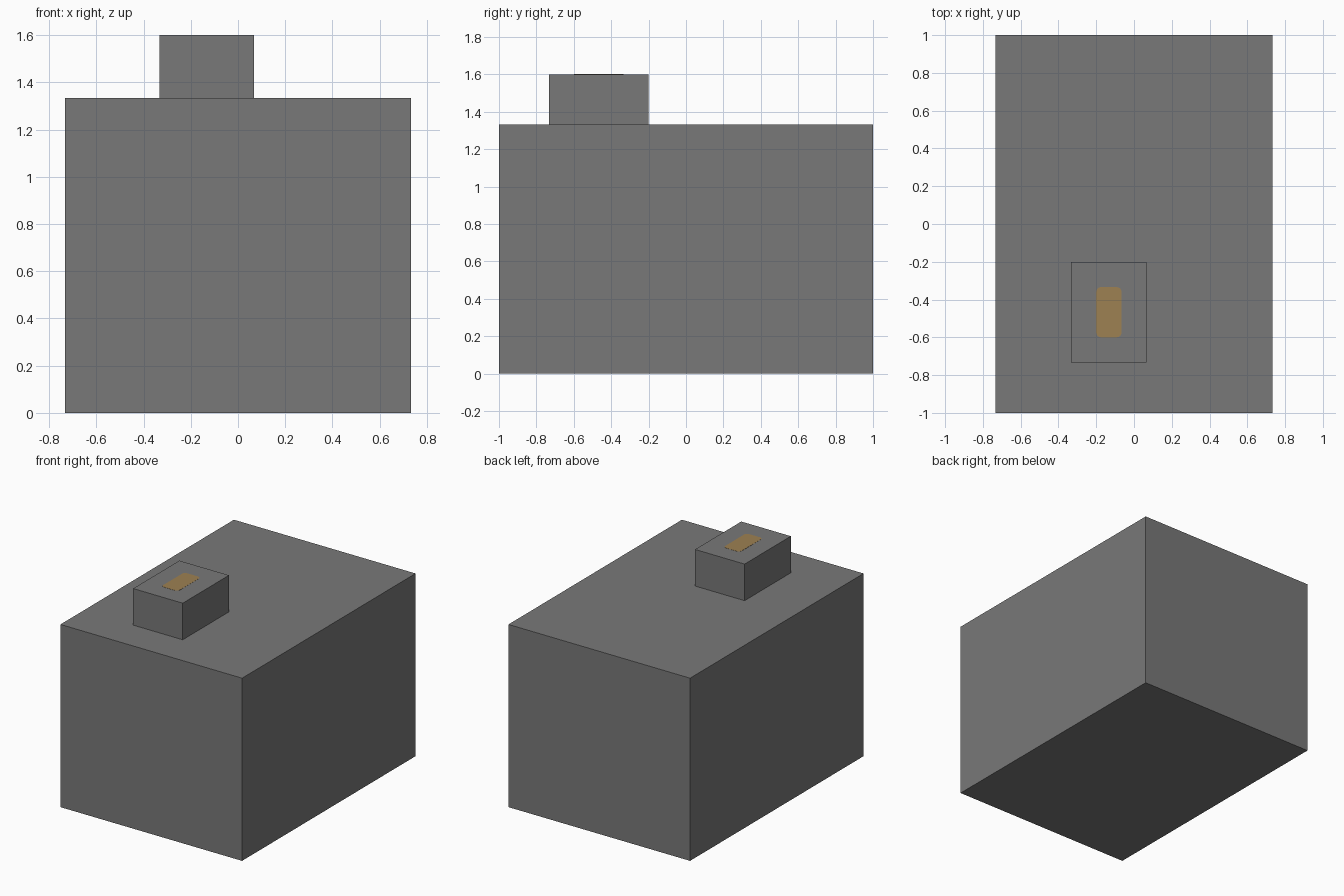
import bpy
import bmesh
from math import cos, sin, pi

old = bpy.data.objects.get("Cube")
if old:
    bpy.data.objects.remove(old, do_unlink=True)


def material(name, rgb):
    mat = bpy.data.materials.new(name)
    mat.use_nodes = True
    color = (*rgb, 1.0)
    mat.diffuse_color = color
    mat.node_tree.nodes["Principled BSDF"].inputs["Base Color"].default_value = color
    return mat


def finish(name, bm, mat):
    bmesh.ops.recalc_face_normals(bm, faces=bm.faces)
    mesh = bpy.data.meshes.new(name)
    bm.to_mesh(mesh)
    bm.free()
    mesh.materials.append(mat)
    obj = bpy.data.objects.new(name, mesh)
    bpy.context.collection.objects.link(obj)
    return obj


def box(name, low, high, mat):
    bm = bmesh.new()
    bmesh.ops.create_cube(bm, size=1)
    for v in bm.verts:
        v.co = [a if c < 0 else b for c, a, b in zip(v.co, low, high)]
    return finish(name, bm, mat)


def rounded_plate(name, center, half, radius, base, thickness, mat, steps=4):
    bm = bmesh.new()
    verts = []
    for corner, (sx, sy) in enumerate([(1, 1), (-1, 1), (-1, -1), (1, -1)]):
        for i in range(steps + 1):
            a = (corner + i / steps) * pi / 2
            x = center[0] + sx * (half[0] - radius) + radius * cos(a)
            y = center[1] + sy * (half[1] - radius) + radius * sin(a)
            verts.append(bm.verts.new((x, y, base)))
    face = bm.faces.new(verts)
    extruded = bmesh.ops.extrude_face_region(bm, geom=[face], use_keep_orig=True)["geom"]
    for v in extruded:
        if isinstance(v, bmesh.types.BMVert):
            v.co.z += thickness
    return finish(name, bm, mat)


gray = material("stone gray", (0.19, 0.19, 0.19))
amber = material("muted amber", (0.34, 0.22, 0.085))

# Large body
box("body", (-0.733, -1, 0), (0.733, 1, 1.333), gray)
# Small raised block near the front
box("top_block", (-0.333, -0.733, 1.333), (0.067, -0.2, 1.6), gray)
# Painted patch on the raised block
rounded_plate("amber_patch", (-0.133, -0.467), (0.067, 0.133), 0.025, 1.599, 0.002, amber)
